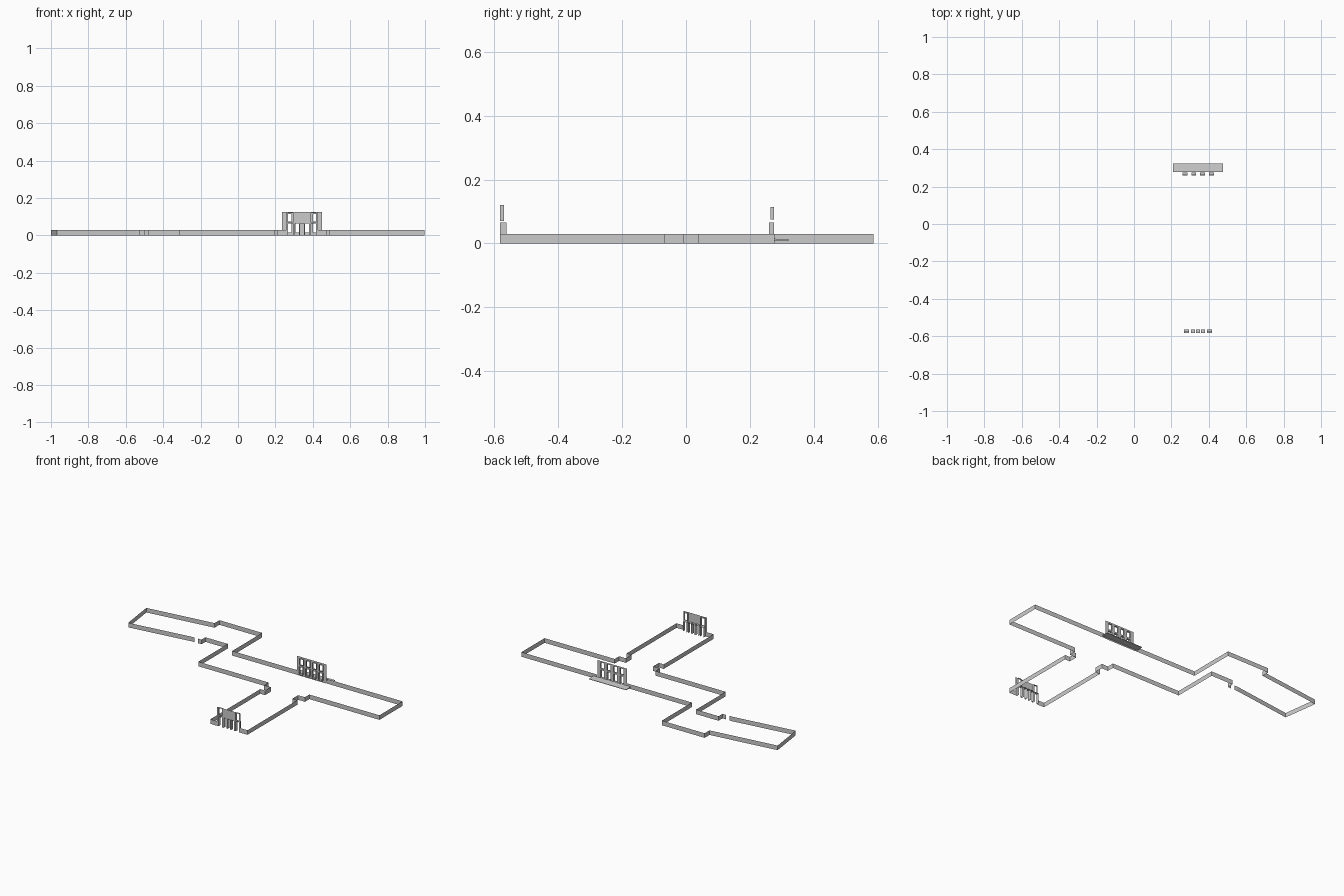
import bpy

if "Cube" in bpy.data.objects:
    bpy.data.objects.remove(bpy.data.objects["Cube"])


def make(name, verts, faces):
    me = bpy.data.meshes.new(name)
    me.from_pydata(verts, [], faces)
    me.update()
    ob = bpy.data.objects.new(name, me)
    bpy.context.collection.objects.link(ob)
    return ob


def ribbon(name, path, h=0.03):
    # thin upright sheet following a plan outline
    n = len(path)
    verts = [(x, y, 0) for x, y in path] + [(x, y, h) for x, y in path]
    return make(name, verts, [(i, i + 1, n + i + 1, n + i) for i in range(n - 1)])


def facade(name, x0, x1, y, z0, z1, holes, inward):
    # sheet with rectangular openings, each with reveals going inward
    xs = sorted({x0, x1} | {v for h in holes for v in h[:2]})
    zs = sorted({z0, z1} | {v for h in holes for v in h[2:4]})
    verts, faces = [], []

    def quad(*p):
        faces.append(tuple(range(len(verts), len(verts) + 4)))
        verts.extend(p)

    for a, b in zip(xs, xs[1:]):
        for c, d in zip(zs, zs[1:]):
            mx, mz = (a + b) / 2, (c + d) / 2
            if not any(h[0] < mx < h[1] and h[2] < mz < h[3] for h in holes):
                quad((a, y, c), (b, y, c), (b, y, d), (a, y, d))
    for a, b, c, d, depth in holes:
        w = y + inward * depth
        ring = [(a, c), (b, c), (b, d), (a, d)]
        for i in range(4):
            (p, q), (r, s) = ring[i], ring[(i + 1) % 4]
            if q == s == z0:
                continue
            quad((p, y, q), (r, y, s), (r, w, s), (p, w, q))
    return make(name, verts, faces)


# low outline walls, broken at the two facades and a small west doorway
ribbon("east_outline_wall", [
    (-0.50, 0.302), (-0.476, 0.302), (-0.476, 0.343), (-0.314, 0.343),
    (-0.314, 0.038), (0.195, 0.038), (0.195, -0.008), (0.243, -0.008),
    (0.243, -0.067), (0.208, -0.067), (0.208, -0.583), (0.257, -0.583)])
ribbon("south_east_outline_wall", [
    (0.428, -0.583), (0.477, -0.583), (0.477, -0.067), (0.441, -0.067),
    (0.441, -0.008), (0.49, -0.008), (0.49, 0.038), (0.998, 0.038),
    (0.998, 0.277), (0.45, 0.277)])
ribbon("west_outline_wall", [
    (0.235, 0.277), (-0.236, 0.277), (-0.236, 0.587), (-0.546, 0.587),
    (-0.546, 0.537), (-1.0, 0.48), (-0.968, 0.247), (-0.548, 0.302),
    (-0.525, 0.302)])

# north facade: four bays, doors below and windows above
north = []
for i in range(4):
    cx = 0.272 + i * 0.0475
    north += [(cx - 0.013, cx + 0.013, 0.015, 0.065, 0.015),
              (cx - 0.013, cx + 0.013, 0.075, 0.115, 0.011)]
facade("north_facade", 0.235, 0.45, 0.275, 0.0, 0.125, north, -1)

# south facade: tall side bays and three small doors under a solid panel
south = []
for cx in (0.28, 0.404):
    south += [(cx - 0.013, cx + 0.013, 0.0, 0.065, 0.02),
              (cx - 0.013, cx + 0.013, 0.07, 0.12, 0.012)]
for cx in (0.315, 0.342, 0.369):
    south.append((cx - 0.010, cx + 0.010, 0.0, 0.065, 0.02))
facade("south_facade", 0.257, 0.428, -0.583, 0.0, 0.125, south, 1)

# thin tapering entrance platform behind the north facade
prof = [(0.277, 0.008), (0.323, 0.009), (0.323, 0.012), (0.277, 0.015)]
verts = [(x, y, z) for x in (0.208, 0.477) for y, z in prof]
make("entrance_platform", verts,
     [(3, 2, 1, 0), (4, 5, 6, 7)] +
     [(i, (i + 1) % 4, 4 + (i + 1) % 4, 4 + i) for i in range(4)])
